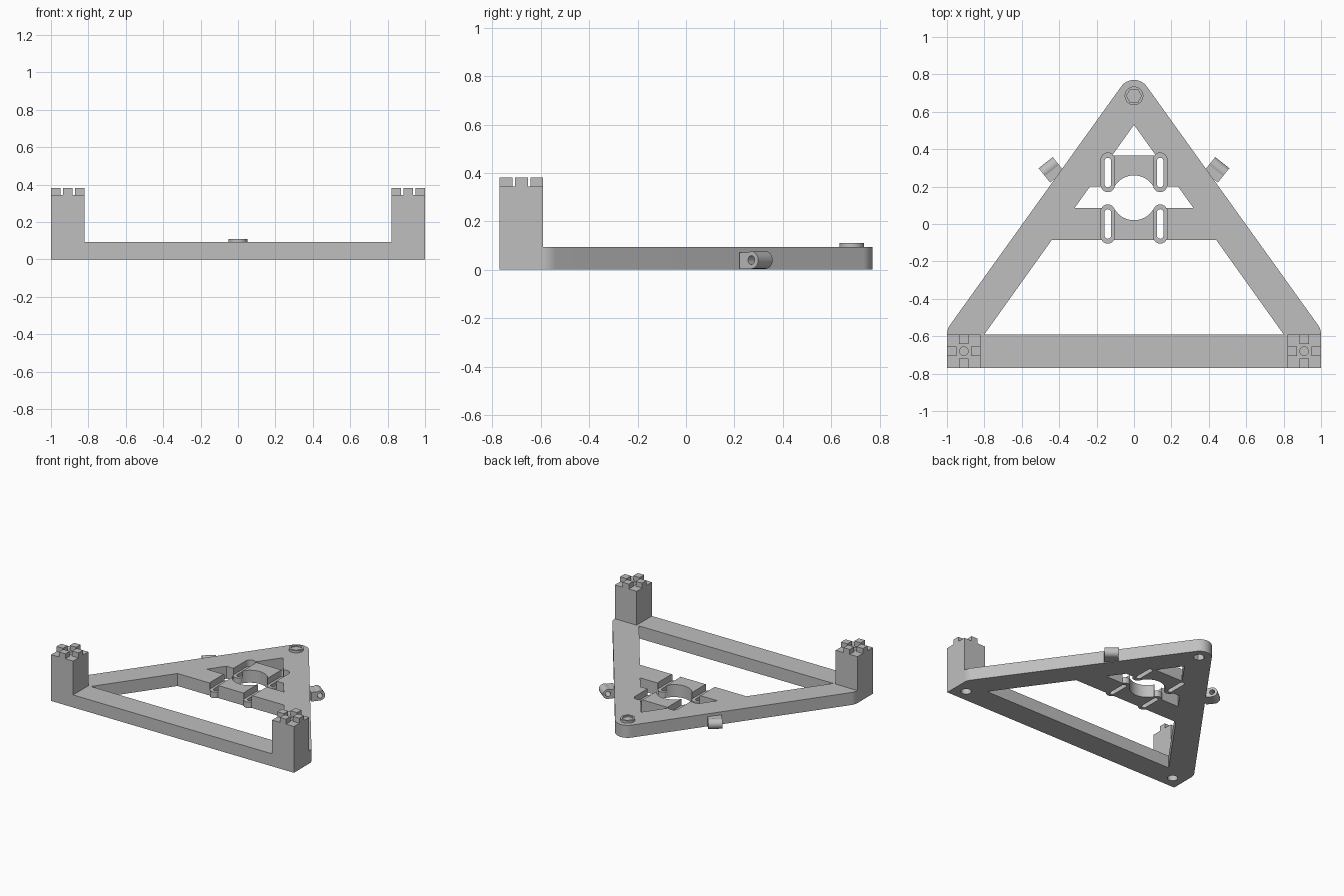
import bpy, bmesh, math
from mathutils import Matrix, Vector

old = bpy.data.objects.get("Cube")
if old:
    bpy.data.objects.remove(old)

grey = bpy.data.materials.new("plain grey")
grey.use_nodes = True
colour = (0.52, 0.52, 0.52, 1)
grey.diffuse_color = colour
grey.node_tree.nodes["Principled BSDF"].inputs["Base Color"].default_value = colour


def arc(cx, cy, r, start, end, steps):
    """Points along an arc, angles in degrees."""
    angles = [math.radians(start + (end - start) * i / steps) for i in range(steps + 1)]
    return [(cx + r * math.cos(a), cy + r * math.sin(a)) for a in angles]


def ring(cx, cy, r, sides=48, turn=0):
    return arc(cx, cy, r, turn, turn + 360, sides)[:-1]


def capsule(cx, cy, half, r):
    return arc(cx, cy + half, r, 0, 180, 16) + arc(cx, cy - half, r, 180, 360, 16)


def rect(x0, x1, y0, y1):
    return [(x0, y0), (x1, y0), (x1, y1), (x0, y1)]


def prism(name, outline, z0, z1, matrix=None):
    """Extrude a flat counter-clockwise outline from z0 to z1."""
    bm = bmesh.new()
    face = bm.faces.new([bm.verts.new((x, y, z0)) for x, y in outline])
    top = bmesh.ops.extrude_face_region(bm, geom=[face])["geom"]
    bmesh.ops.translate(bm, vec=(0, 0, z1 - z0),
                        verts=[v for v in top if isinstance(v, bmesh.types.BMVert)])
    if matrix:
        bm.transform(matrix)
    bmesh.ops.recalc_face_normals(bm, faces=bm.faces)
    mesh = bpy.data.meshes.new(name)
    bm.to_mesh(mesh)
    bm.free()
    mesh.materials.append(grey)
    obj = bpy.data.objects.new(name, mesh)
    bpy.context.collection.objects.link(obj)
    return obj


def combine(obj, other, operation="DIFFERENCE"):
    mod = obj.modifiers.new("combine", "BOOLEAN")
    mod.operation = operation
    mod.solver = "EXACT"
    mod.object = other
    bpy.context.view_layer.objects.active = obj
    bpy.ops.object.modifier_apply(modifier=mod.name)
    bpy.data.objects.remove(other)


def cut(obj, outline, z0=-0.1, z1=0.5, matrix=None):
    combine(obj, prism("cutter", outline, z0, z1, matrix))


THICK = 0.093
TIP = 0.53          # inner apex of the triangle
SLOPE = 1.4         # steepness of the side beams
APEX = (0, 0.685)
tilt = math.degrees(math.atan2(1, SLOPE))
parts = []


def inner_x(y):
    return (TIP - y) / SLOPE


def trapezoid(y0, y1):
    a, b = inner_x(y0), inner_x(y1)
    return [(-a, y0), (a, y0), (b, y1), (-b, y1)]


# Triangular frame with rounded corners
right_corner = arc(0.915, -0.59, 0.085, 0, tilt, 8)
left_corner = [(-x, y) for x, y in reversed(right_corner)]
outline = ([(-1, -0.77), (1, -0.77)] + right_corner
           + arc(*APEX, 0.085, tilt, 180 - tilt, 24) + left_corner)
frame = prism("triangular_frame", outline, 0, THICK)
parts.append(frame)

# Openings between the beams and crossbars
cut(frame, trapezoid(-0.59, -0.085))
cut(frame, trapezoid(0.085, 0.2))
cut(frame, [(-inner_x(0.365), 0.365), (inner_x(0.365), 0.365), (0, TIP)])
cut(frame, ring(0, 0.14, 0.12, 64))

# Recessed slotted pads on the crossbars
for x in (-0.14, 0.14):
    for y, label in ((0, "lower"), (0.275, "upper")):
        cut(frame, capsule(x, y, 0.068, 0.037))
        side = "left" if x > 0 else "right"
        pad = prism(f"{label}_{side}_slot_pad", capsule(x, y, 0.068, 0.037), 0, 0.045)
        cut(pad, capsule(x, y, 0.062, 0.017))
        parts.append(pad)

# Apex boss with a hexagonal pocket above and below
boss = prism("apex_boss", ring(*APEX, 0.05), THICK, 0.11)
cut(boss, ring(*APEX, 0.04, 6), 0.1, 0.2)
cut(frame, ring(*APEX, 0.04, 6), -0.1, 0.075)
parts.append(boss)

for s, side in ((1, "left"), (-1, "right")):
    # Corner post with four locking teeth and screw holes
    cx, cy = s * 0.91, -0.68
    post = prism(f"{side}_post", rect(cx - 0.09, cx + 0.09, cy - 0.09, cy + 0.09), THICK, 0.345)
    cut(post, ring(cx, cy, 0.023, 32), 0.25, 0.5)
    cut(post, ring(cx, cy, 0.035, 32), -0.1, 0.2)
    cut(frame, ring(cx, cy, 0.035, 32))
    parts.append(post)
    for i, (dx, dy) in enumerate(((1, 0), (0, 1), (-1, 0), (0, -1))):
        tx, ty = cx + dx * 0.064, cy + dy * 0.064
        parts.append(prism(f"{side}_post_tooth_{i + 1}",
                           rect(tx - 0.026, tx + 0.026, ty - 0.026, ty + 0.026), 0.345, 0.382))

    # Side eyelet: a tube on a block set against the beam
    axis = Vector((0.78 * s, -0.62, 0)).normalized()
    across = Vector((axis.y, -axis.x, 0)) * s
    up = Vector((0, 0, 1))
    place = Matrix.Translation((s * 0.487, 0.27, 0.04)) @ Matrix(
        (across, up, axis)).transposed().to_4x4()
    lug = prism(f"{side}_eyelet", ring(0, 0, 0.036, 40), -0.096, 0, place)
    combine(lug, prism("block", rect(0, 0.062, -0.036, 0.032), -0.096, 0, place), "UNION")
    cut(lug, ring(0, 0, 0.018, 24), -0.2, 0.1, place)
    parts.append(lug)

# Smooth the round walls, keep the edges crisp
bpy.ops.object.select_all(action="DESELECT")
for part in parts:
    part.select_set(True)
bpy.context.view_layer.objects.active = frame
bpy.ops.object.shade_smooth_by_angle(angle=math.radians(30))
